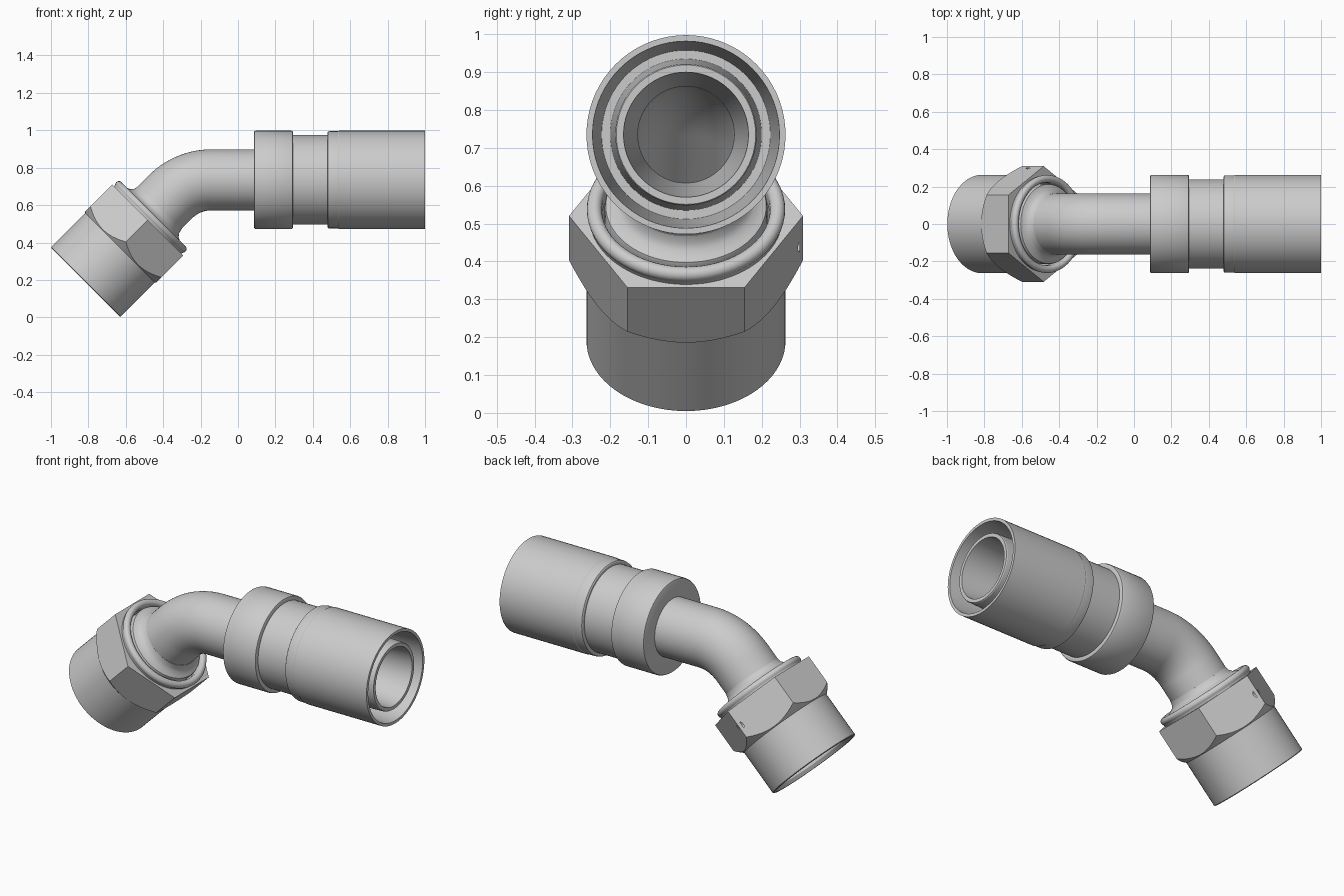
import bpy, bmesh, math
from mathutils import Matrix, Vector

if "Cube" in bpy.data.objects:
    bpy.data.objects.remove(bpy.data.objects["Cube"])

SEG = 72
AXIS_Z = 0.735                       # height of the straight axis
S = math.sqrt(0.5)

steel = bpy.data.materials.new("light_grey_steel")
steel.diffuse_color = (0.6, 0.6, 0.6, 1)
steel.use_nodes = True
steel.node_tree.nodes["Principled BSDF"].inputs["Base Color"].default_value = steel.diffuse_color


def frame(origin, axis):
    """Matrix whose local z follows the axis, local y is world -y."""
    z = Vector(axis).normalized()
    y = Vector((0, -1, 0))
    x = y.cross(z)
    m = Matrix((x, y, z)).transposed().to_4x4()
    m.translation = origin
    return m


STRAIGHT = frame((0, 0, AXIS_Z), (1, 0, 0))
NUT = frame((-0.815, 0, 0.188), (S, 0, S))


def finish(name, bm):
    bmesh.ops.recalc_face_normals(bm, faces=bm.faces)
    me = bpy.data.meshes.new(name)
    bm.to_mesh(me)
    bm.free()
    me.materials.append(steel)
    ob = bpy.data.objects.new(name, me)
    bpy.context.collection.objects.link(ob)
    return ob


def smooth(ob):
    bpy.ops.object.select_all(action='DESELECT')
    ob.select_set(True)
    bpy.context.view_layer.objects.active = ob
    bpy.ops.object.shade_smooth_by_angle(angle=math.radians(28))


def skin(name, rings):
    """Join rings of points into a closed ring-shaped solid."""
    bm = bmesh.new()
    rows = [[bm.verts.new(p) for p in ring] for ring in rings]
    for i, a in enumerate(rows):
        b = rows[(i + 1) % len(rows)]
        for j in range(len(a)):
            k = (j + 1) % len(a)
            bm.faces.new((a[j], a[k], b[k], b[j]))
    return finish(name, bm)


def circle(m, t, r, n=SEG):
    return [m @ Vector((r * math.cos(2 * math.pi * j / n),
                        r * math.sin(2 * math.pi * j / n), t)) for j in range(n)]


def lathe(name, m, profile):
    """Revolve a closed (distance, radius) profile about the frame axis."""
    return skin(name, [circle(m, t, r) for t, r in profile])


def cylinder(name, m, r, t0, t1, n):
    bm = bmesh.new()
    bmesh.ops.create_cone(bm, cap_ends=True, segments=n, radius1=r, radius2=r,
                          depth=t1 - t0, matrix=Matrix.Translation((0, 0, (t0 + t1) / 2)))
    bmesh.ops.transform(bm, matrix=m, verts=bm.verts)
    return finish(name, bm)


def boolean(ob, cutter, op):
    mod = ob.modifiers.new(op.lower(), 'BOOLEAN')
    mod.operation, mod.object, mod.solver = op, cutter, 'EXACT'
    bpy.context.view_layer.objects.active = ob
    bpy.ops.object.modifier_apply(modifier=mod.name)
    bpy.data.objects.remove(cutter)


# Crimp sleeve: rounded collar, waist, ring, long shell with open hose cavity
smooth(lathe("crimp_sleeve", STRAIGHT, [
    (0.085, 0.15), (0.085, 0.253), (0.088, 0.260), (0.095, 0.263),
    (0.285, 0.263), (0.292, 0.260), (0.295, 0.253), (0.295, 0.239),
    (0.478, 0.239), (0.478, 0.252), (0.482, 0.258), (0.49, 0.260),
    (0.535, 0.260), (0.540, 0.263), (1.0, 0.263), (1.0, 0.247),
    (0.55, 0.223), (0.55, 0.15)]))

# Hose insert inside the sleeve, tapered inside and out
smooth(lathe("hose_insert", STRAIGHT, [
    (0.50, 0.200), (0.55, 0.200), (0.985, 0.187), (0.99, 0.184),
    (0.99, 0.165), (0.50, 0.127)]))

# Bent tube: straight run, 45 degree bend, run into the nut
R, X0 = 0.31, -0.142
stations = [STRAIGHT @ Matrix.Translation((0, 0, 0.51))]
for i in range(17):
    a = math.radians(45) * i / 16
    stations.append(frame((X0 - R * math.sin(a), 0, AXIS_Z - R + R * math.cos(a)),
                          (math.cos(a), 0, math.sin(a))))
stations.append(NUT @ Matrix.Translation((0, 0, 0.30)))
outer = [circle(m, 0, 0.163) for m in stations]
inner = [circle(m, 0, 0.127) for m in reversed(stations)]
smooth(skin("bent_tube", outer + inner))

# Flared shoulder where the tube enters the nut, with a sealing cone inside
smooth(lathe("tube_shoulder", NUT, [
    (0.16, 0.127), (0.16, 0.150), (0.30, 0.215), (0.50, 0.215), (0.508, 0.212),
    (0.513, 0.200), (0.522, 0.182), (0.537, 0.169), (0.560, 0.1635), (0.560, 0.15),
    (0.30, 0.127)]))

# Threaded end skirt of the nut
smooth(lathe("nut_skirt", NUT, [
    (0.004, 0.263), (0.30, 0.263), (0.30, 0.232), (0.02, 0.232), (0.0, 0.245), (0.0, 0.259)]))

# Hexagon of the nut, chamfered towards the skirt, with a locking-wire hole
hexagon = cylinder("nut_hexagon", NUT, 0.309, 0.20, 0.47, 6)
boolean(hexagon, lathe("chamfer_cutter", NUT, [
    (0.255, 0.225), (0.255, 0.258), (0.325, 0.330), (0.50, 0.330), (0.50, 0.225)]), 'INTERSECT')
hole = frame((0, 0, 0), (1, 0, 0))
hole = NUT @ Matrix.Translation((0, -0.27, 0.37)) @ Matrix.Rotation(math.pi / 2, 4, 'X')
boolean(hexagon, cylinder("hole_cutter", hole, 0.024, -0.028, 0.03, 24), 'DIFFERENCE')
smooth(hexagon)

# Rounded collar on top of the nut
collar = [(0.46, 0.222), (0.46, 0.256), (0.478, 0.256)]
for i in range(9):
    a = math.pi * i / 8
    collar.append((0.494 + 0.019 * math.sin(a - math.pi / 2 + math.pi / 2 * i / 8),
                   0.243 + 0.019 * math.cos(a - math.pi / 2 + math.pi / 2 * i / 8)))
collar = collar[:3] + [(0.494 + 0.020 * math.sin(math.radians(d)),
                        0.242 + 0.020 * math.cos(math.radians(d)))
                       for d in range(-40, 181, 20)]
collar[-1] = (0.494, 0.222)
smooth(lathe("nut_collar", NUT, collar))
